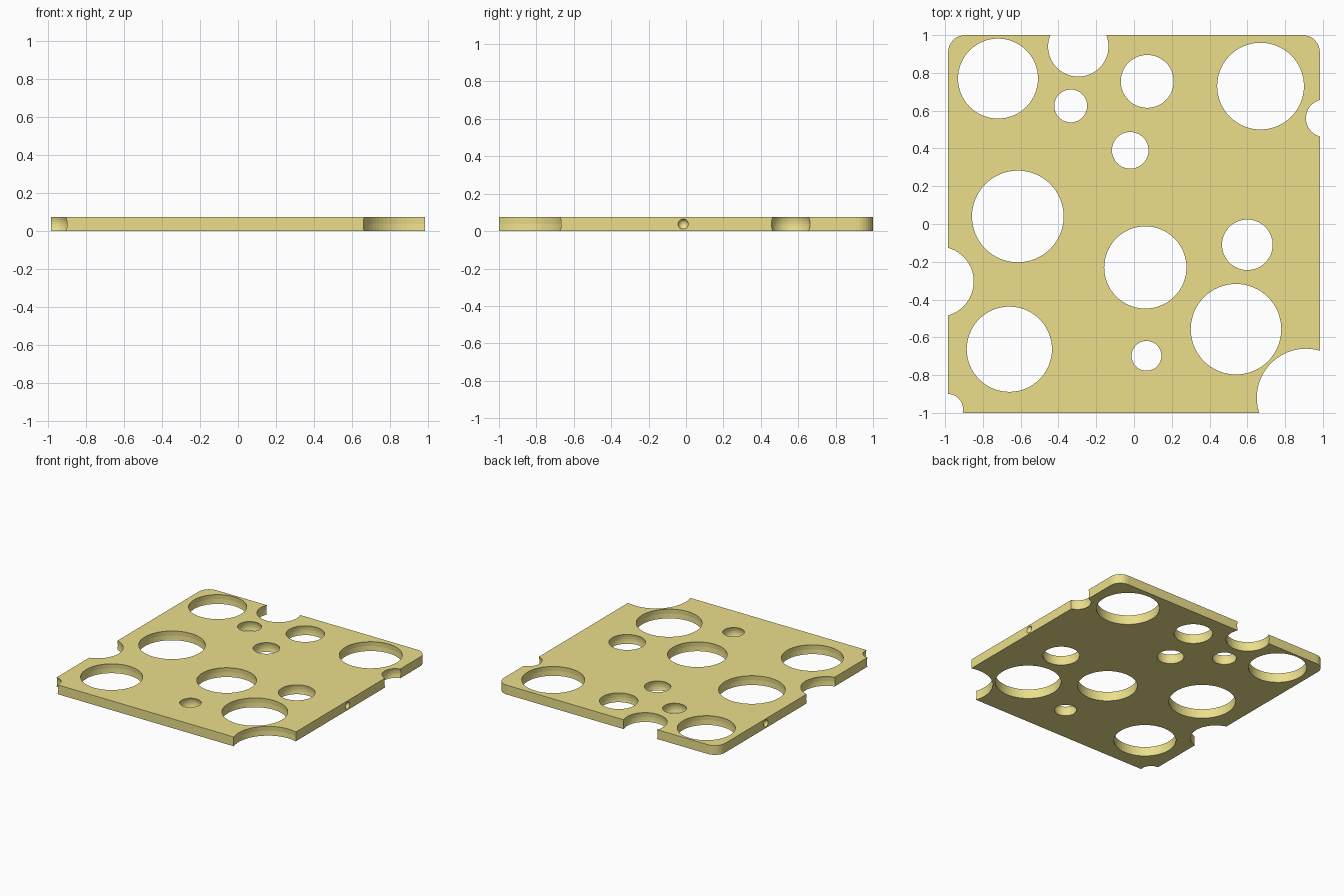
import bpy, bmesh, math
from mathutils import Matrix

if "Cube" in bpy.data.objects:
    bpy.data.objects.remove(bpy.data.objects["Cube"])

HX, HY, T = 0.984, 1.0, 0.075   # half width, half depth, thickness
R = 0.09                        # corner radius

# (x, y, radius at the top face) of every round hole and edge bite
HOLES = [
    (-0.72, 0.77, 0.212), (-0.295, 0.94, 0.16), (-0.335, 0.625, 0.087),
    (0.07, 0.755, 0.14), (0.67, 0.73, 0.23), (1.01, 0.56, 0.10),
    (-0.02, 0.39, 0.097), (-0.615, 0.04, 0.243), (0.06, -0.23, 0.218),
    (0.60, -0.11, 0.134), (0.54, -0.557, 0.24), (-0.66, -0.663, 0.226),
    (0.066, -0.698, 0.079), (-1.034, -0.305, 0.186),
    (-0.985, -0.98, 0.08), (0.91, -0.92, 0.26),
]
# small dimples in the side faces
DIMPLES = [(HX + 0.005, -0.015, 0.028), (-HX - 0.005, 0.39, 0.028)]


def make_object(name, bm):
    bmesh.ops.recalc_face_normals(bm, faces=bm.faces)
    mesh = bpy.data.meshes.new(name)
    bm.to_mesh(mesh)
    bm.free()
    obj = bpy.data.objects.new(name, mesh)
    bpy.context.collection.objects.link(obj)
    return obj


# rounded slab
bm = bmesh.new()
outline = []
for i, (sx, sy) in enumerate([(1, 1), (-1, 1), (-1, -1), (1, -1)]):
    for k in range(9):
        a = math.pi / 2 * (i + k / 8)
        outline.append(bm.verts.new((sx * (HX - R) + R * math.cos(a),
                                     sy * (HY - R) + R * math.sin(a), 0)))
base = bm.faces.new(outline)
top = bmesh.ops.extrude_face_region(bm, geom=[base])["geom"]
bmesh.ops.translate(bm, vec=(0, 0, T),
                    verts=[g for g in top if isinstance(g, bmesh.types.BMVert)])
slab = make_object("cheese_slice", bm)

# spherical bubbles centred at mid thickness
bm = bmesh.new()
bubbles = [(x, y, math.hypot(r, T / 2)) for x, y, r in HOLES] + DIMPLES
for x, y, r in bubbles:
    bmesh.ops.create_uvsphere(bm, u_segments=64, v_segments=24, radius=r,
                              matrix=Matrix.Translation((x, y, T / 2)))
cutter = make_object("bubble_cutter", bm)
cutter.hide_render = True

# cut the bubbles out
mod = slab.modifiers.new("bubbles", "BOOLEAN")
mod.operation = "DIFFERENCE"
mod.solver = "EXACT"
mod.object = cutter
bpy.context.view_layer.objects.active = slab
slab.select_set(True)
bpy.ops.object.modifier_apply(modifier=mod.name)
bpy.data.objects.remove(cutter)

# cheese colour
mat = bpy.data.materials.new("cheese_yellow")
mat.diffuse_color = (0.83, 0.74, 0.26, 1)
mat.use_nodes = True
mat.node_tree.nodes["Principled BSDF"].inputs["Base Color"].default_value = mat.diffuse_color
slab.data.materials.clear()
slab.data.materials.append(mat)
